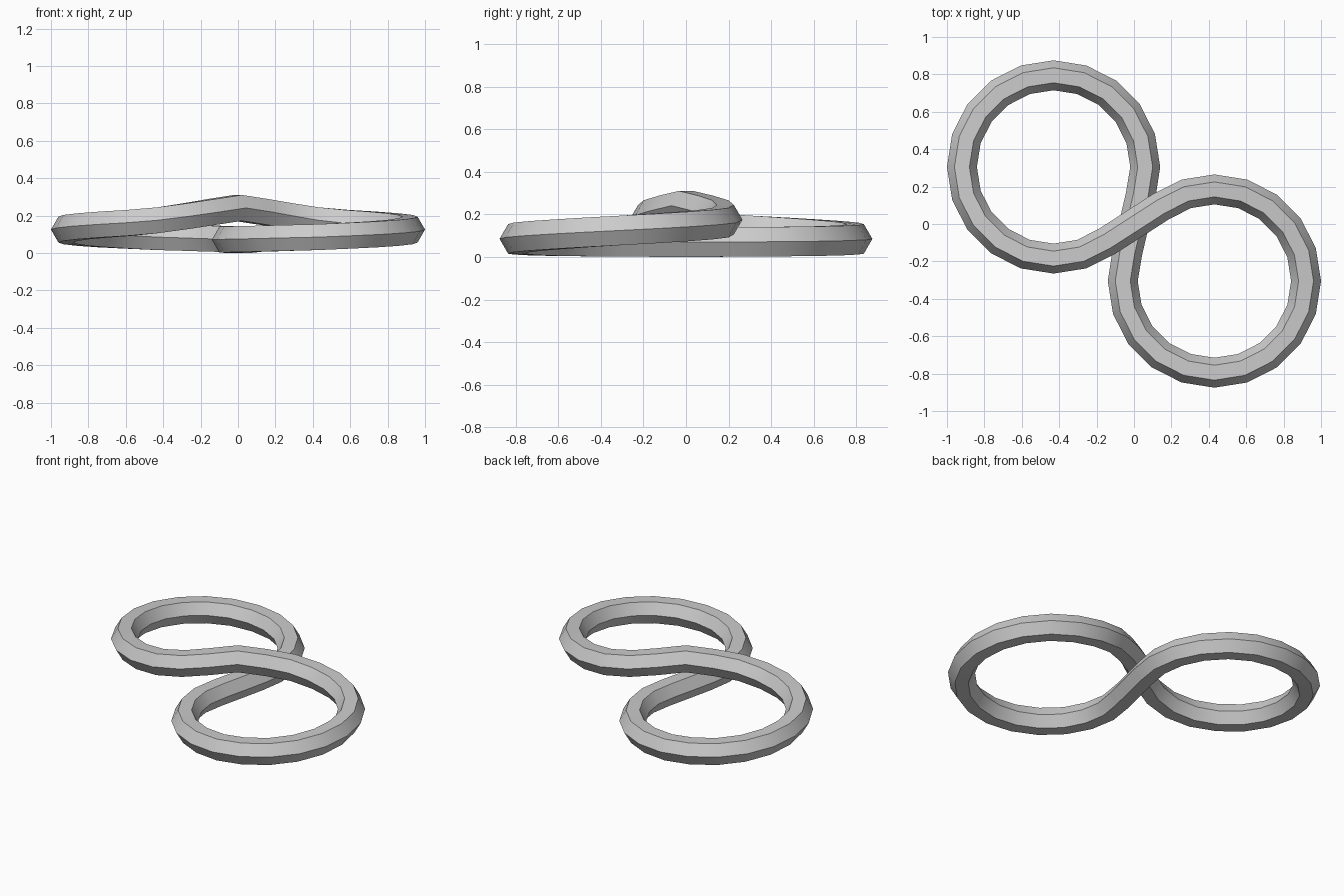
import bpy, bmesh
from math import cos, sin, radians, pi
from mathutils import Vector

if "Cube" in bpy.data.objects:
    bpy.data.objects.remove(bpy.data.objects["Cube"])

CENTRE, RING_R, TUBE_R = (-0.43, 0.305), 0.49, 0.08

# centre-line height against angle round one loop
HEIGHTS = [(-36, .07), (0, .071), (45, .075), (90, .085), (135, .103), (180, .125),
           (252, .161), (270, .175), (306, .219), (324, .241)]


def height(a):
    for (a0, z0), (a1, z1) in zip(HEIGHTS, HEIGHTS[1:]):
        if a <= a1:
            return z0 + (z1 - z0) * (a - a0) / (a1 - a0)


# one loop of the path, then the same loop turned half round and reversed
loop = [Vector((CENTRE[0] + RING_R * cos(radians(a)),
                CENTRE[1] + RING_R * sin(radians(a)), height(a)))
        for a in range(-18, 307, 18)]
other = [Vector((-p.x, -p.y, p.z)) for p in reversed(loop)]
path = [Vector((0, 0, .07))] + loop + [Vector((0, 0, .241))] + other

# hexagonal section swept along the closed path
bm = bmesh.new()
rings = []
n = len(path)
for i, p in enumerate(path):
    t = path[(i + 1) % n] - path[i - 1]
    side = Vector((t.y, -t.x, 0)).normalized()
    rings.append([bm.verts.new(p + side * TUBE_R * cos(k * pi / 3)
                               + Vector((0, 0, TUBE_R * sin(k * pi / 3))))
                  for k in range(6)])
for i in range(n):
    a, b = rings[i], rings[(i + 1) % n]
    for k in range(6):
        j = (k + 1) % 6
        bm.faces.new((a[k], a[j], b[j], b[k]))
bmesh.ops.recalc_face_normals(bm, faces=bm.faces)

mesh = bpy.data.meshes.new("figure_eight_loop")
bm.to_mesh(mesh)
bm.free()
obj = bpy.data.objects.new("figure_eight_loop", mesh)
bpy.context.collection.objects.link(obj)

# soft along the length, crisp along the six edges
bpy.context.view_layer.objects.active = obj
obj.select_set(True)
bpy.ops.object.shade_smooth_by_angle(angle=radians(35))
